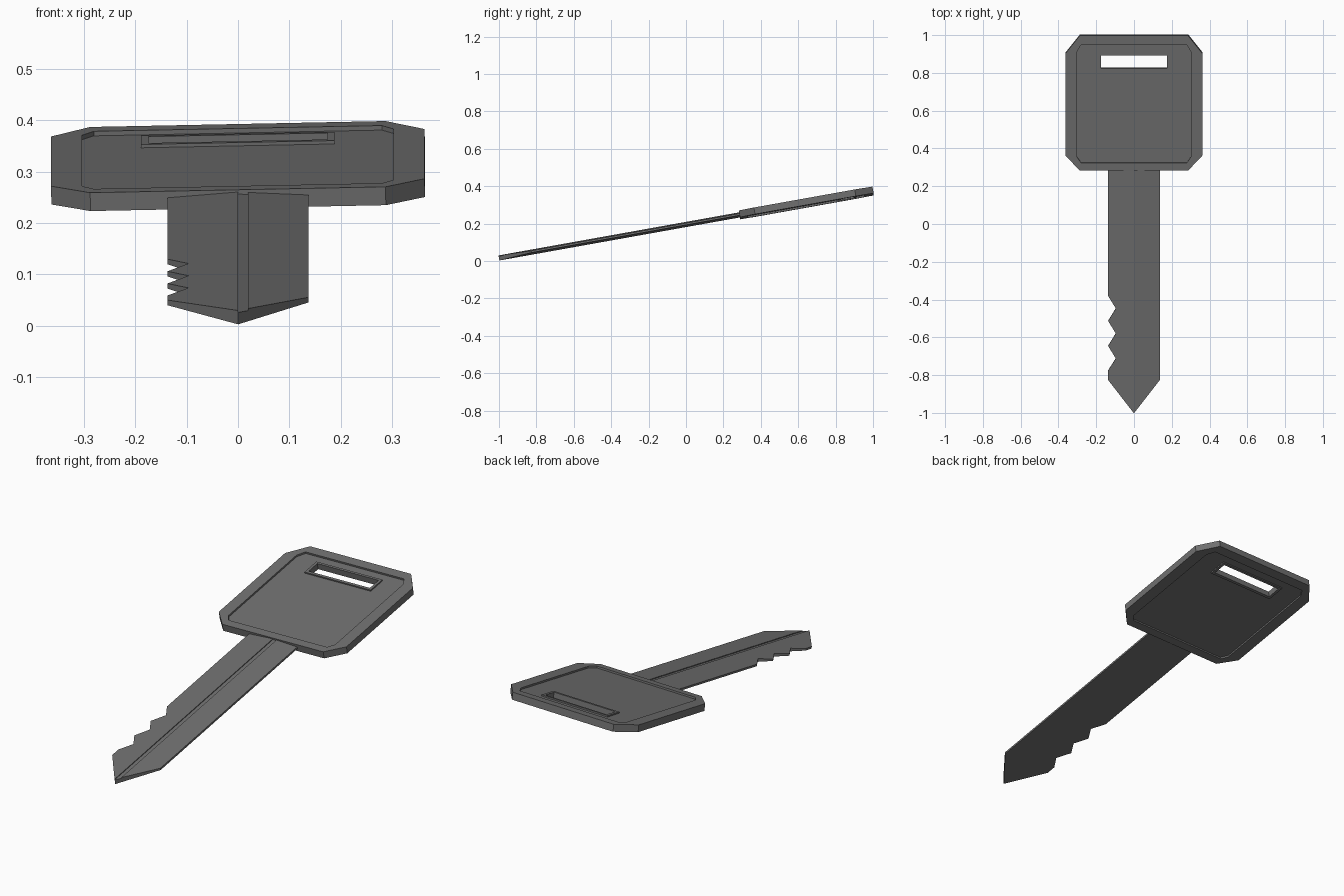
import bpy, bmesh
from mathutils import Matrix

if "Cube" in bpy.data.objects:
    bpy.data.objects.remove(bpy.data.objects["Cube"])

steel = bpy.data.materials.new("dark grey metal")
steel.diffuse_color = (0.16, 0.16, 0.16, 1)
steel.use_nodes = True
steel.node_tree.nodes["Principled BSDF"].inputs["Base Color"].default_value = steel.diffuse_color

# The key lies tilted: rises towards the back, slight roll to the right
TILT = Matrix(((1, 0, -0.02, 0),
               (0, 1, -0.179, 0),
               (0.02, 0.179, 1, 0.1955),
               (0, 0, 0, 1)))


def finish(name, bm):
    bmesh.ops.remove_doubles(bm, verts=bm.verts, dist=1e-5)
    bmesh.ops.recalc_face_normals(bm, faces=bm.faces)
    bm.transform(TILT)
    me = bpy.data.meshes.new(name)
    bm.to_mesh(me)
    bm.free()
    me.materials.append(steel)
    ob = bpy.data.objects.new(name, me)
    bpy.context.collection.objects.link(ob)
    return ob


def chamfered(x0, x1, y0, y1, cx0, cx1, cy0, cy1):
    """Eight-sided outline: outer box plus where the chamfers start."""
    return [(cx0, y0), (cx1, y0), (x1, cy0), (x1, cy1),
            (cx1, y1), (cx0, y1), (x0, cy1), (x0, cy0)]


def box(x0, x1, y0, y1):
    return [(x0, y0), (x1, y0), (x1, y1), (x0, y1)]


def ring(bm, pts, z):
    return [bm.verts.new((x, y, z)) for x, y in pts]


def bridge(bm, a, b):
    n = len(a)
    for i in range(n):
        j = (i + 1) % n
        bm.faces.new((a[i], a[j], b[j], b[i]))


def edge_loop(bm, r):
    out = []
    for i in range(len(r)):
        pair = (r[i], r[(i + 1) % len(r)])
        out.append(bm.edges.get(pair) or bm.edges.new(pair))
    return out


# Bow: chamfered plate, recessed on both sides, with a rimmed slot
outer = chamfered(-.363, .363, .286, 1.0, -.287, .287, .366, .905)
inset = chamfered(-.303, .303, .327, .952, -.28, .28, .36, .912)
rim = box(-.188, .188, .812, .908)
slot = box(-.174, .174, .826, .896)
H, FLOOR, RIM = .0178, .009, .0155
bm = bmesh.new()
outer_rings, slot_rings = [], []
for s in (1, -1):
    o = ring(bm, outer, s * H)
    i = ring(bm, inset, s * H)
    f = ring(bm, inset, s * FLOOR)
    rb = ring(bm, rim, s * FLOOR)
    rt = ring(bm, rim, s * RIM)
    st = ring(bm, slot, s * RIM)
    bridge(bm, o, i)
    bridge(bm, i, f)
    bridge(bm, rb, rt)
    bridge(bm, rt, st)
    bmesh.ops.triangle_fill(bm, edges=edge_loop(bm, f) + edge_loop(bm, rb),
                            use_beauty=True)
    outer_rings.append(o)
    slot_rings.append(st)
bridge(bm, *outer_rings)
bridge(bm, *slot_rings)
finish("bow", bm)

# Blade: diamond section, toothed left edge, pointed tip, groove on top
W, G, END = .137, .02, .29
TIP_G = -1 + .175 * G / W


def half(x):
    return .0135 - .062 * abs(x)


def slab(bm, pts, drop=0):
    """Plate with sloping faces; no walls along the inner seams."""
    top = [bm.verts.new((x, y, half(x) - drop)) for x, y in pts]
    bot = [bm.verts.new((x, y, -half(x))) for x, y in pts]
    bm.faces.new(top)
    bm.faces.new(bot[::-1])
    n = len(pts)
    for i in range(n):
        j = (i + 1) % n
        if pts[i][0] == pts[j][0] and pts[i][0] in (0, G):
            continue
        bm.faces.new((top[i], bot[i], bot[j], top[j]))


bm = bmesh.new()
teeth = []
for k in range(3):
    y = -.38 - k * .1325
    teeth += [(-W, y), (-.096, y - .066)]
teeth.append((-W, -.775))
slab(bm, [(0, END), (-W, END)] + teeth + [(-W, -.825), (0, -1)])
slab(bm, [(G, TIP_G), (W, -.825), (W, END), (G, END)])
DROP = .004
slab(bm, [(0, -1), (G, TIP_G), (G, END), (0, END)], DROP)
for x, y in ((0, -1), (G, TIP_G)):      # groove walls
    bm.faces.new([bm.verts.new(p) for p in (
        (x, y, half(x)), (x, END, half(x)),
        (x, END, half(x) - DROP), (x, y, half(x) - DROP))])
finish("blade", bm)
